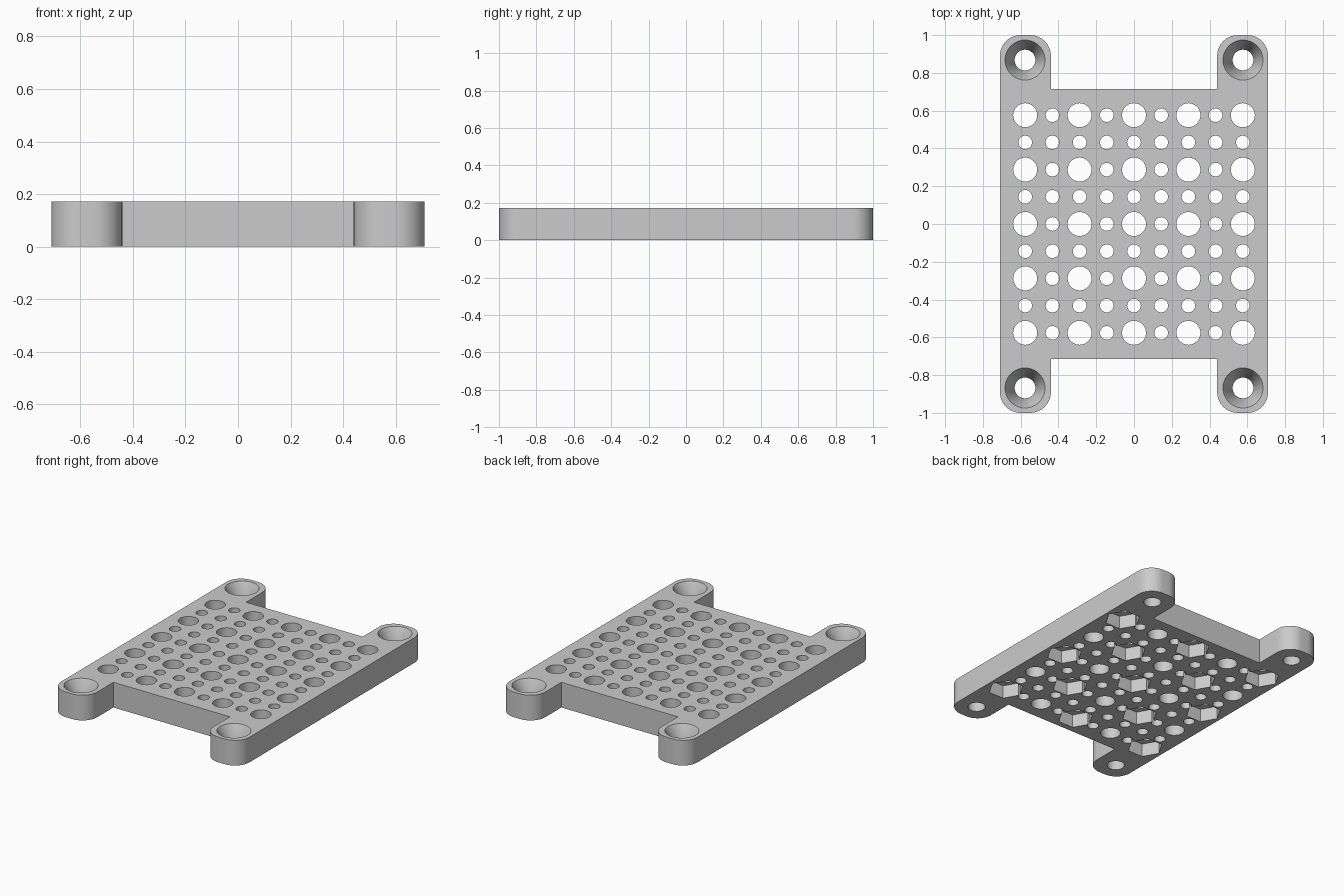
import bpy
import bmesh
from math import cos, sin, radians
from mathutils import Matrix

if "Cube" in bpy.data.objects:
    bpy.data.objects.remove(bpy.data.objects["Cube"], do_unlink=True)

THICK = 0.172
HALF_X, HALF_Y, BODY_Y = 0.71, 1.0, 0.715
TAB_IN, CORNER = 0.44, 0.11
PITCH = 0.144
SCREW_X, SCREW_Y = 0.577, 0.868

grey = bpy.data.materials.new("plain_grey")
grey.use_nodes = True
grey.diffuse_color = (0.6, 0.6, 0.6, 1)
grey.node_tree.nodes["Principled BSDF"].inputs["Base Color"].default_value = (0.6, 0.6, 0.6, 1)


def make_object(name, bm):
    bmesh.ops.recalc_face_normals(bm, faces=bm.faces)
    mesh = bpy.data.meshes.new(name)
    bm.to_mesh(mesh)
    bm.free()
    mesh.materials.append(grey)
    obj = bpy.data.objects.new(name, mesh)
    bpy.context.collection.objects.link(obj)
    return obj


def cutter(name, centres, sides, z0, z1, r0, r1):
    """One object holding a vertical prism or cone at every centre."""
    bm = bmesh.new()
    for x, y in centres:
        bmesh.ops.create_cone(bm, cap_ends=True, segments=sides, radius1=r0, radius2=r1,
                              depth=z1 - z0, matrix=Matrix.Translation((x, y, (z0 + z1) / 2)))
    obj = make_object(name, bm)
    obj.hide_render = True
    return obj


def arc(cx, cy, start, end, steps=12):
    angles = [radians(start + (end - start) * i / steps) for i in range(steps + 1)]
    return [(cx + CORNER * cos(a), cy + CORNER * sin(a)) for a in angles]


# Plate outline: one quarter, mirrored into four
quarter = [(TAB_IN, BODY_Y)]
quarter += arc(TAB_IN + CORNER, HALF_Y - CORNER, 180, 90)
quarter += arc(HALF_X - CORNER, HALF_Y - CORNER, 90, 0)
outline = quarter + [(x, -y) for x, y in reversed(quarter)]
outline += [(-x, -y) for x, y in quarter] + [(-x, y) for x, y in reversed(quarter)]

bm = bmesh.new()
base = bm.faces.new([bm.verts.new((x, y, 0)) for x, y in outline])
top = bmesh.ops.extrude_face_region(bm, geom=[base], use_keep_orig=True)
bmesh.ops.translate(bm, vec=(0, 0, THICK),
                    verts=[g for g in top["geom"] if isinstance(g, bmesh.types.BMVert)])
plate = make_object("perforated_plate", bm)

# Hole grid: large holes on even cells, small ones between
cells = [(i, j) for i in range(-4, 5) for j in range(-4, 5)]
large = [(i, j) for i, j in cells if i % 2 == 0 and j % 2 == 0]
small = [c for c in cells if c not in large]
nuts = [(i, j) for i, j in large if (i + j) % 4 == 0]
screws = [(sx * SCREW_X, sy * SCREW_Y) for sx in (-1, 1) for sy in (-1, 1)]


def spots(group):
    return [(i * PITCH, j * PITCH) for i, j in group]


# Countersink cone continues slightly above the top face
SINK, RIM, BORE, OVER = 0.1, 0.106, 0.055, 0.02
slope = (RIM - BORE) / SINK
cutters = [
    cutter("large_hole_cutter", spots(large), 40, -0.1, 0.3, 0.0635, 0.0635),
    cutter("small_hole_cutter", spots(small), 28, -0.1, 0.3, 0.036, 0.036),
    cutter("screw_bore_cutter", screws, 40, -0.1, 0.3, BORE, BORE),
    cutter("countersink_cutter", screws, 40, THICK - SINK, THICK + OVER,
           BORE, RIM + slope * OVER),
]

# Hexagonal nut pockets in the underside, corners pointing along x
pockets = cutter("nut_pocket_cutter", [(0, 0)], 6, -0.05, 0.09, 0.1126, 0.1126)
first = pockets.data.vertices[0].co
turn = 0 if abs(first.y) < 0.001 or abs(first.x) > 0.05 and abs(first.y) > 0.09 else radians(30)
bm = bmesh.new()
for x, y in spots(nuts):
    bmesh.ops.create_cone(bm, cap_ends=True, segments=6, radius1=0.1126, radius2=0.1126, depth=0.14,
                          matrix=Matrix.Translation((x, y, 0.02)) @ Matrix.Rotation(turn, 4, "Z"))
bpy.data.objects.remove(pockets, do_unlink=True)
cutters.append(make_object("nut_pockets_cutter", bm))

# Cut everything out, then drop the cutters
for tool in cutters:
    mod = plate.modifiers.new(tool.name, "BOOLEAN")
    mod.operation = "DIFFERENCE"
    mod.solver = "EXACT"
    mod.object = tool
bpy.context.view_layer.update()
result = bpy.data.meshes.new_from_object(plate.evaluated_get(bpy.context.evaluated_depsgraph_get()))
plate.modifiers.clear()
plate.data = result
for tool in cutters:
    bpy.data.objects.remove(tool, do_unlink=True)

# Smooth the round walls, keep the rims sharp
bpy.ops.object.select_all(action="DESELECT")
plate.select_set(True)
bpy.context.view_layer.objects.active = plate
bpy.ops.object.shade_smooth_by_angle(angle=radians(30))
